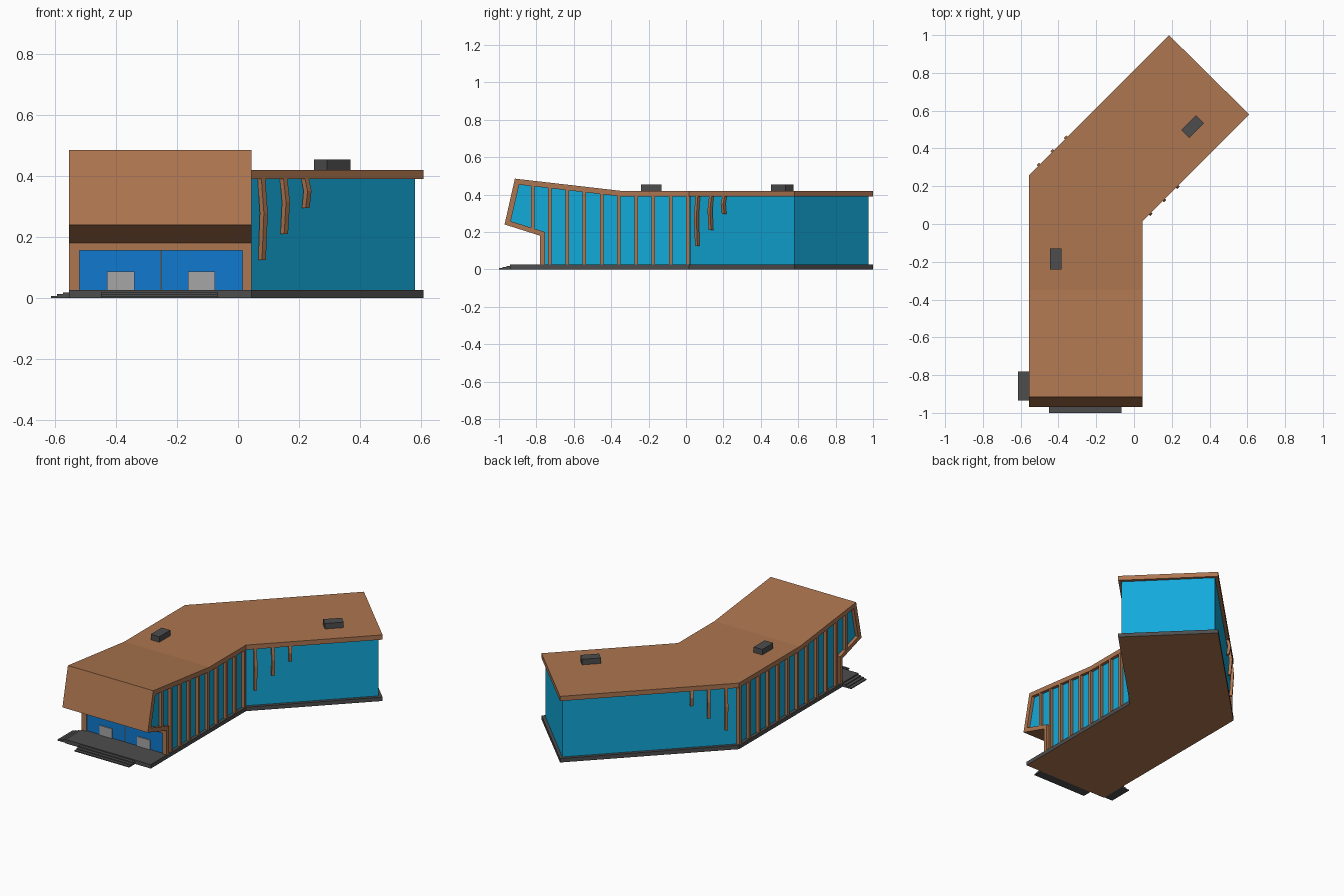
import bpy, bmesh, math
from mathutils import Vector

if "Cube" in bpy.data.objects:
    bpy.data.objects.remove(bpy.data.objects["Cube"])


def material(name, rgb):
    m = bpy.data.materials.new(name)
    m.diffuse_color = (*rgb, 1)
    m.use_nodes = True
    m.node_tree.nodes["Principled BSDF"].inputs["Base Color"].default_value = m.diffuse_color
    return m


BROWN = material("brown_cladding", (0.42, 0.18, 0.08))
GLASS = material("teal_glass", (0.006, 0.40, 0.70))
BLUE = material("entrance_blue", (0.005, 0.19, 0.62))
DARK = material("dark_grey", (0.075, 0.075, 0.075))
PALE = material("door_grey", (0.38, 0.38, 0.38))


def finish(name, bm, *mats):
    me = bpy.data.meshes.new(name)
    bm.to_mesh(me)
    bm.free()
    for m in mats:
        me.materials.append(m)
    ob = bpy.data.objects.new(name, me)
    bpy.context.collection.objects.link(ob)
    return ob


def prism(name, pts, vec, *mats):
    """Extrude a planar outline along vec; a second material goes on the underside."""
    bm = bmesh.new()
    f = bm.faces.new([bm.verts.new(p) for p in pts])
    ext = bmesh.ops.extrude_face_region(bm, geom=[f], use_keep_orig=True)
    verts = [g for g in ext["geom"] if isinstance(g, bmesh.types.BMVert)]
    bmesh.ops.translate(bm, verts=verts, vec=Vector(vec))
    bmesh.ops.recalc_face_normals(bm, faces=bm.faces)
    bm.normal_update()
    if len(mats) > 1:
        for f in bm.faces:
            if f.normal.z < -0.9:
                f.material_index = 1
    return finish(name, bm, *mats)


def box(name, x0, x1, y0, y1, z0, z1, mat):
    pts = [(x0, y0, z0), (x1, y0, z0), (x1, y1, z0), (x0, y1, z0)]
    return prism(name, pts, (0, 0, z1 - z0), mat)


def sheet(name, pts, outward, mat):
    """Single flat pane facing outward."""
    bm = bmesh.new()
    f = bm.faces.new([bm.verts.new(p) for p in pts])
    f.normal_update()
    if f.normal.dot(Vector(outward)) < 0:
        f.normal_flip()
    return finish(name, bm, mat)


XL, XR = -0.555, 0.045          # outer sides of the front wing
GL, GR = -0.535, 0.025          # glass lines
BEND = -0.35                    # where the roof starts to rise
BACK = [(XR, 0.015), (0.61, 0.58), (0.185, 1.0), (XL, 0.26)]

# Base slab
prism("base_slab", [(x, y, 0) for x, y in [(XL, -0.94), (XR, -0.94)] + BACK],
      (0, 0, 0.025), DARK, BROWN)

# Entrance steps, front and left
for i in range(3):
    box(f"front_step_{i+1}", -0.45, -0.065, -1.0 + 0.02 * i, -0.94,
        0.006 * i, 0.006 * (i + 1), DARK)
    box(f"side_step_{i+1}", -0.615 + 0.02 * i, XL, -0.935, -0.78,
        0.006 * i, 0.006 * (i + 1), DARK)

# Flat roof over the bend and the back wing
prism("flat_roof", [(x, y, 0.39) for x, y in [(XL, BEND), (XR, BEND)] + BACK],
      (0, 0, 0.03), BROWN)

# Folded band: rising roof, leaning front, soffit and door header
band = [(BEND, 0.42), (-0.915, 0.485), (-0.97, 0.24), (-0.78, 0.18), (-0.78, 0.155),
        (-0.755, 0.155), (-0.755, 0.20), (-0.937, 0.257), (-0.892, 0.453), (BEND, 0.39)]
prism("folded_front_band", [(XL, y, z) for y, z in band], (XR - XL, 0, 0), BROWN)

# Entrance wall
box("left_jamb", XL, -0.52, -0.78, -0.755, 0.025, 0.155, BROWN)
box("right_jamb", 0.015, XR, -0.78, -0.755, 0.025, 0.155, BROWN)
for side, a, b in (("left", -0.52, -0.255), ("right", -0.25, 0.015)):
    box(f"{side}_entrance_pane", a, b, -0.772, -0.765, 0.025, 0.155, BLUE)
box("entrance_mullion", -0.255, -0.25, -0.774, -0.763, 0.025, 0.155, DARK)
for side, x in (("left", -0.385), ("right", -0.12)):
    box(f"{side}_door", x - 0.045, x + 0.045, -0.778, -0.76, 0.025, 0.086, PALE)

# Glass walls
for side, x, yc, n in (("left", GL, 0.252, -1), ("right", GR, 0.023, 1)):
    prof = [(-0.765, 0.02), (-0.765, 0.195), (-0.945, 0.25), (-0.9, 0.46),
            (BEND, 0.395), (yc, 0.395), (yc, 0.02)]
    sheet(f"{side}_front_wing_glass", [(x, y, z) for y, z in prof], (n, 0, 0), GLASS)
corners = [(GR, 0.023), (0.582, 0.58), (0.1875, 0.9745), (GL, 0.252)]
for name, a, b, out in (("right_back_wing_glass", 0, 1, (1, -1, 0)),
                        ("end_wall_glass", 1, 2, (1, 1, 0)),
                        ("left_back_wing_glass", 2, 3, (-1, 1, 0))):
    p, q = corners[a], corners[b]
    sheet(name, [(*p, 0.02), (*q, 0.02), (*q, 0.395), (*p, 0.395)], out, GLASS)


# Vertical fins along the front wing, trimmed to the band
def fin_top(y):
    return 0.393 + max(0, BEND - y) * 0.118


def fin_bottom(y):
    return 0.197 + (-0.755 - y) * 0.31 if y < -0.755 else 0.022


for side, x0, x1, n, last in (("right", GR - 0.004, XR - 0.001, 10, 0.01),
                              ("left", XL + 0.001, GL + 0.004, 12, 0.245)):
    for i in range(n):
        y = -0.82 + (last + 0.82) * i / (n - 1)
        a, b = y - 0.009, y + 0.009
        pts = [(x0, a, fin_bottom(a)), (x0, b, fin_bottom(b)),
               (x0, b, fin_top(b)), (x0, a, fin_top(a))]
        prism(f"{side}_fin_{i+1}", pts, (x1 - x0, 0, 0), BROWN)

# Hanging kinked fins of decreasing length just past the bend
s = math.sqrt(0.5)
along = Vector((s, s, 0))
for side, start, out in (("right", Vector((GR, 0.023, 0)), Vector((s, -s, 0))),
                         ("left", Vector((GL, 0.252, 0)), Vector((-s, s, 0)))):
    for i, (d, low) in enumerate(((0.065, 0.125), (0.168, 0.21), (0.268, 0.295))):
        mid = 0.39 - 0.42 * (0.39 - low)
        prof = [(0, 0.392), (0.017, 0.392), (0.029, mid), (0.02, low), (0.003, low), (0.01, mid)]
        pts = [start + along * (d - 0.009) + out * o + Vector((0, 0, z)) for o, z in prof]
        prism(f"{side}_hanging_fin_{i+1}", pts, along * 0.018, BROWN)

# Rooftop units
for name, x, y, rot in (("front_roof_unit", -0.415, -0.185, 0),
                        ("back_roof_unit", 0.31, 0.515, -math.pi / 4)):
    ob = box(name, -0.03, 0.03, -0.055, 0.055, 0, 0.035, DARK)
    ob.location = (x, y, 0.42)
    ob.rotation_euler.z = rot
